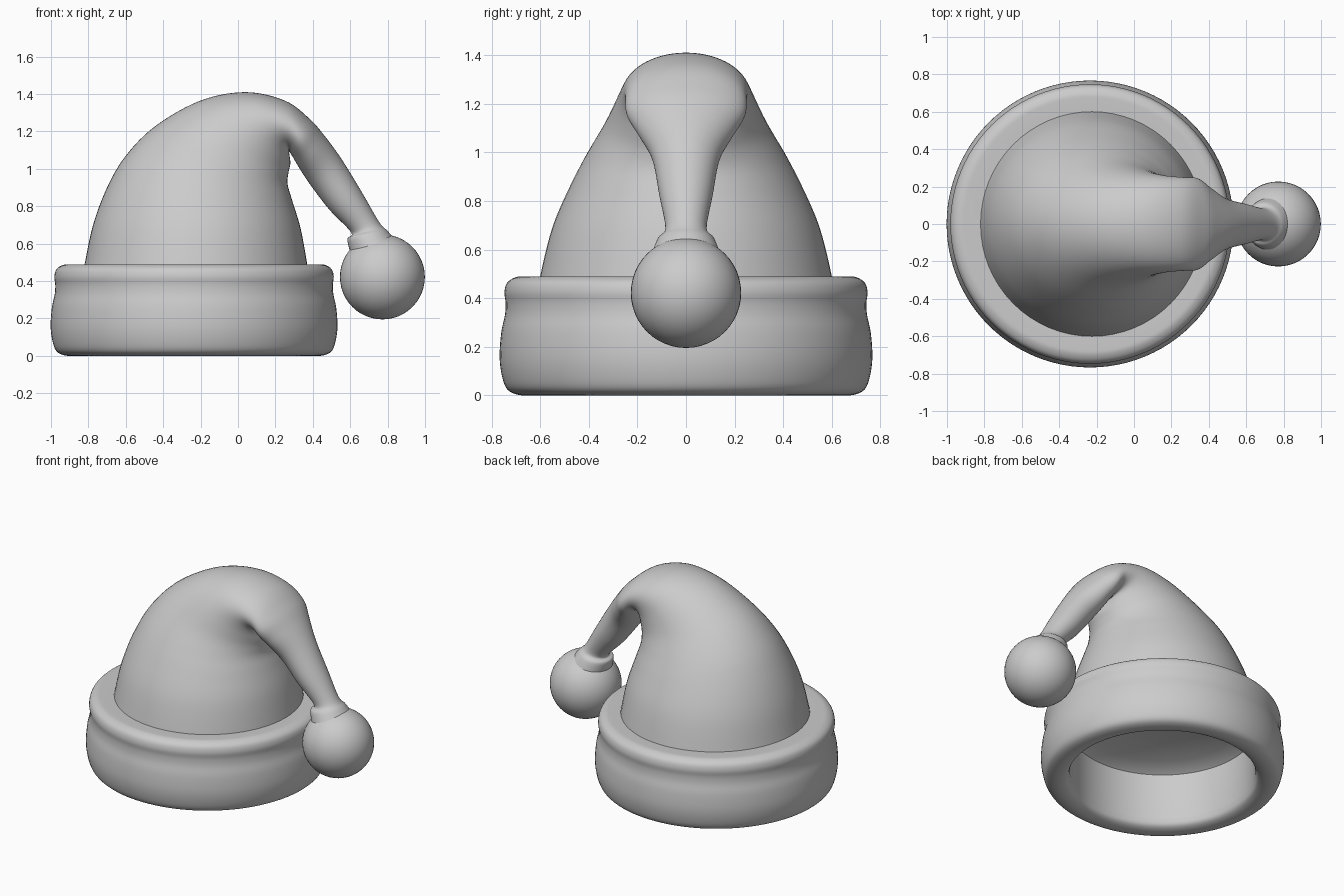
import bpy, bmesh, math
from mathutils import Vector

if "Cube" in bpy.data.objects:
    bpy.data.objects.remove(bpy.data.objects["Cube"])

grey = bpy.data.materials.new("light_grey")
grey.diffuse_color = (0.6, 0.6, 0.6, 1)
grey.use_nodes = True
grey.node_tree.nodes["Principled BSDF"].inputs["Base Color"].default_value = grey.diffuse_color
CX = -0.235   # axis of the brim


def smooth_path(points, steps):
    """Catmull-Rom interpolation through tuples of any length."""
    p = [Vector(q) for q in points]
    p = [2 * p[0] - p[1]] + p + [2 * p[-1] - p[-2]]
    out = []
    for i in range(1, len(p) - 2):
        a, b, c, d = p[i - 1:i + 3]
        for s in range(steps):
            t = s / steps
            out.append(0.5 * (2 * b + (c - a) * t + (2 * a - 5 * b + 4 * c - d) * t * t
                              + (3 * b - a - 3 * c + d) * t ** 3))
    return out + [p[-2]]


def loft(name, sections, sides):
    """Skin elliptical rings; each section = outer x,z, inner x,z, half width in y."""
    bm = bmesh.new()
    rings = []
    for ox, oz, ix, iz, w in sections:
        ring = []
        for k in range(sides):
            a = 2 * math.pi * k / sides
            c = math.cos(a)
            ring.append(bm.verts.new(((ox + ix) / 2 + (ox - ix) / 2 * c, w * math.sin(a),
                                      (oz + iz) / 2 + (oz - iz) / 2 * c)))
        rings.append(ring)
    for r0, r1 in zip(rings, rings[1:]):
        for k in range(sides):
            n = (k + 1) % sides
            bm.faces.new((r0[k], r0[n], r1[n], r1[k]))
    bm.faces.new(rings[0])
    bm.faces.new(rings[-1])
    bmesh.ops.recalc_face_normals(bm, faces=bm.faces)
    for f in bm.faces:
        f.smooth = len(f.verts) == 4
    me = bpy.data.meshes.new(name)
    bm.to_mesh(me)
    bm.free()
    me.materials.append(grey)
    ob = bpy.data.objects.new(name, me)
    bpy.context.collection.objects.link(ob)
    return ob


# Floppy cap, folded over to the right and flaring into the pompom
cap = [
    (-0.83, 0.44, 0.375, 0.44, 0.605),
    (-0.82, 0.49, 0.37, 0.49, 0.60),
    (-0.775, 0.70, 0.335, 0.68, 0.55),
    (-0.70, 0.90, 0.29, 0.83, 0.475),
    (-0.60, 1.07, 0.265, 0.92, 0.405),
    (-0.44, 1.23, 0.27, 0.98, 0.335),
    (-0.20, 1.365, 0.28, 1.03, 0.285),
    (0.04, 1.41, 0.275, 1.075, 0.26),
    (0.25, 1.365, 0.275, 1.09, 0.25),
    (0.38, 1.27, 0.295, 1.06, 0.245),
    (0.46, 1.18, 0.33, 1.00, 0.20),
    (0.555, 1.05, 0.39, 0.91, 0.14),
    (0.665, 0.87, 0.49, 0.78, 0.11),
    (0.755, 0.715, 0.605, 0.66, 0.085),
    (0.80, 0.668, 0.585, 0.625, 0.115),
    (0.84, 0.62, 0.60, 0.55, 0.14),
]
loft("cap", smooth_path(cap, 6), 64)

# Rounded brim with inner wall and recessed ceiling (radius, height)
outer = [(0.585, 0.07), (0.60, 0.025), (0.64, 0.004), (0.69, 0.003), (0.735, 0.025),
         (0.757, 0.08), (0.767, 0.16), (0.76, 0.26), (0.745, 0.33), (0.742, 0.38),
         (0.747, 0.425), (0.735, 0.465), (0.70, 0.487), (0.66, 0.49), (0.58, 0.488)]
inner = [(0.01, 0.43), (0.50, 0.43), (0.50, 0.43), (0.585, 0.38), (0.585, 0.38)]
profile = inner + [tuple(v) for v in smooth_path([(p[0], p[1], 0) for p in outer], 4)] + [(0.01, 0.488)]
brim = loft("brim", [(CX + p[0], p[1], CX - p[0], p[1], p[0]) for p in profile], 96)
bm = bmesh.new()
bm.from_mesh(brim.data)
bmesh.ops.remove_doubles(bm, verts=bm.verts, dist=0.0001)
bmesh.ops.translate(bm, verts=bm.verts, vec=(0, 0, -min(v.co.z for v in bm.verts)))
for e in bm.edges:   # keep the ceiling corners crisp
    if len(e.link_faces) == 2 and e.calc_face_angle(0) > math.radians(35):
        e.smooth = False
bm.to_mesh(brim.data)
bm.free()

# Pompom
bpy.ops.mesh.primitive_uv_sphere_add(segments=48, ring_count=24, radius=0.227,
                                     location=(0.772, 0, 0.422))
pom = bpy.context.object
pom.name = "pompom"
pom.data.materials.append(grey)
bpy.ops.object.shade_smooth()
